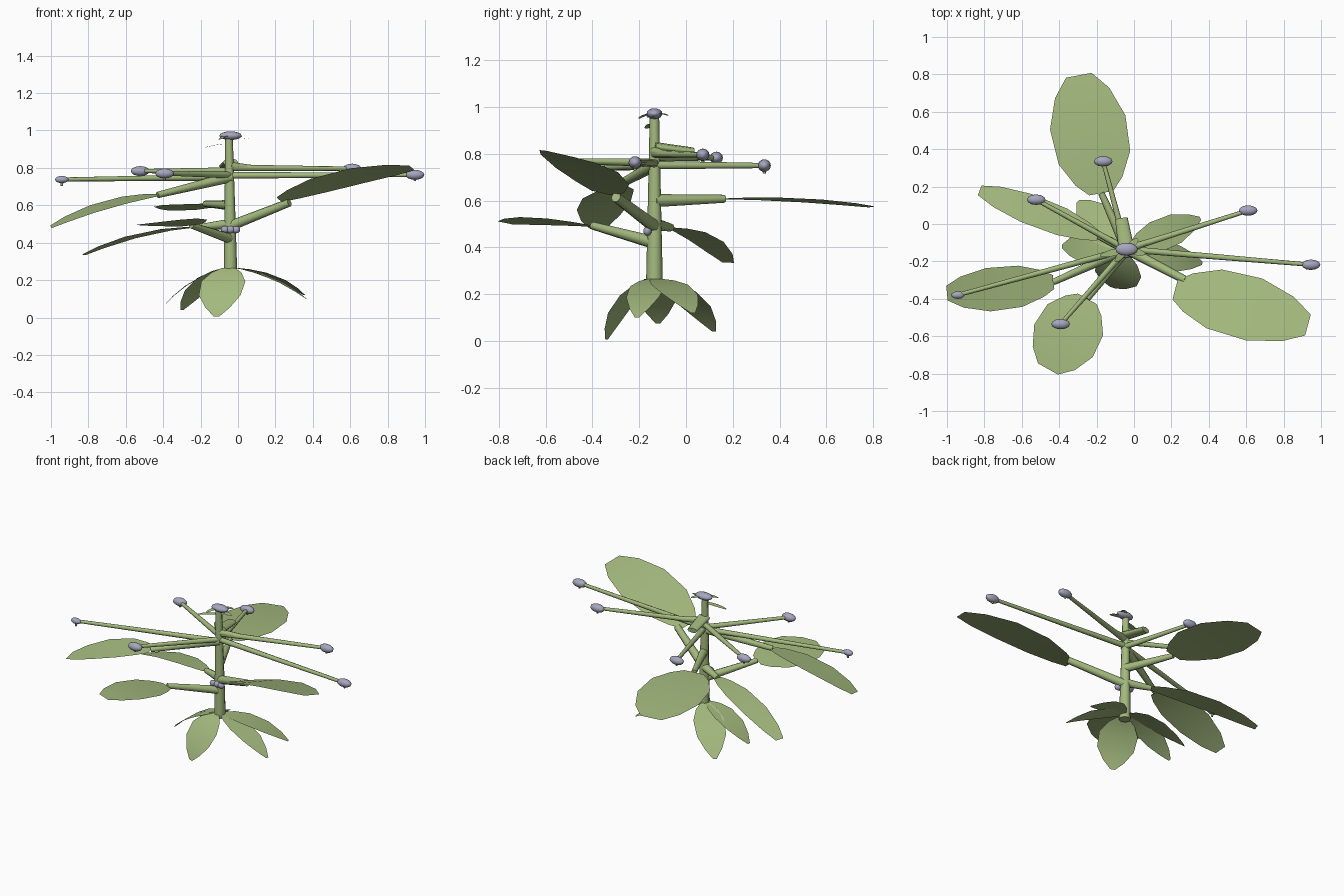
import bpy
from mathutils import Vector

if "Cube" in bpy.data.objects:
    bpy.data.objects.remove(bpy.data.objects["Cube"])


def material(name, color):
    m = bpy.data.materials.new(name)
    m.diffuse_color = (*color, 1)
    m.use_nodes = True
    m.node_tree.nodes["Principled BSDF"].inputs["Base Color"].default_value = m.diffuse_color
    return m


GREEN = material("leaf_green", (0.37, 0.49, 0.21))
LAVENDER = material("grey_lavender", (0.38, 0.38, 0.52))


def finish(obj, name, mat, angle=0.9):
    obj.name = name
    obj.data.materials.append(mat)
    bpy.ops.object.select_all(action='DESELECT')
    obj.select_set(True)
    bpy.context.view_layer.objects.active = obj
    bpy.ops.object.shade_smooth_by_angle(angle=angle)
    return obj


def stalk(name, a, b, r1, r2, flat=1.0):
    """Tapered eight-sided rod from a to b; flat squashes its height."""
    a, b = Vector(a), Vector(b)
    d = b - a
    bpy.ops.mesh.primitive_cone_add(vertices=8, radius1=r1, radius2=r2, depth=d.length,
                                    location=(a + b) / 2,
                                    rotation=d.to_track_quat('Z', 'Y').to_euler())
    obj = bpy.context.object
    obj.scale.y = flat
    return finish(obj, name, GREEN)


def bud(name, loc, size):
    bpy.ops.mesh.primitive_uv_sphere_add(segments=12, ring_count=8, radius=1, location=loc)
    obj = bpy.context.object
    obj.scale = size
    return finish(obj, name, LAVENDER)


# blade half width along its length, as (position, share of full width)
BLADE = [(0, 0.32), (0.1, 0.62), (0.3, 0.95), (0.6, 1.0), (0.85, 0.72), (1, 0.34)]
POINTED = [(0, 0.3), (0.12, 0.68), (0.33, 1.0), (0.62, 0.95), (0.85, 0.55), (1, 0.12)]


def leaf(name, base, tip, half, arch=0.03, roll=0.0, profile=BLADE):
    """Thin arched blade; roll lifts its right edge."""
    base, tip = Vector(base), Vector(tip)
    d = tip - base
    right = Vector((d.y, -d.x, 0)).normalized()
    right = (right + Vector((0, 0, roll))).normalized()
    up = right.cross(d).normalized()
    verts, faces = [], []
    for t, w in profile:
        mid = base + d * t + up * arch * 4 * t * (1 - t)
        for s in (-1, 0, 1):
            verts.append(mid + right * half * w * s)
    for i in range(len(profile) - 1):
        for j in (0, 1):
            k = i * 3 + j
            faces.append((k, k + 1, k + 4, k + 3))
    mesh = bpy.data.meshes.new(name)
    mesh.from_pydata(verts, [], faces)
    obj = bpy.data.objects.new(name, mesh)
    bpy.context.collection.objects.link(obj)
    return finish(obj, name, GREEN)


SX, SY = -0.04, -0.135

# main stem and its top bud
stalk("main_stem", (SX, SY, 0.24), (SX - 0.008, SY, 0.97), 0.036, 0.02)
bud("top_bud", (SX, SY, 0.972), (0.06, 0.034, 0.023))

# large leaves: stem height, blade base, tip, half width, arch, roll
large = [
    ("back", 0.60, (-0.175, 0.165, 0.608), (-0.295, 0.795, 0.573), 0.205, 0.012, 0.03),
    ("right", 0.49, (0.22, -0.35, 0.63), (0.93, -0.54, 0.80), 0.175, 0.03, 0.22),
    ("left", 0.75, (-0.43, -0.31, 0.655), (-1.0, -0.37, 0.485), 0.118, 0.03, 0.17),
    ("back_left", 0.50, (-0.19, -0.065, 0.485), (-0.825, 0.18, 0.335), 0.08, 0.035, -0.05),
    ("front", 0.42, (-0.25, -0.40, 0.493), (-0.46, -0.775, 0.505), 0.18, 0.012, -0.1),
]
for n, z, base, tip, half, arch, roll in large:
    end = (0.275, -0.30, 0.615) if n == "right" else base
    stalk(n + "_petiole", (SX, SY, z), end, 0.028, 0.022 if n == "right" else 0.017)
    leaf(n + "_leaf", base, tip, half, arch, roll)

# drooping leaves around the foot: tip, half width
low = [((-0.115, -0.34, 0.005), 0.125), ((-0.385, -0.12, 0.075), 0.085),
       ((-0.30, 0.12, 0.04), 0.095), ((0.355, 0.03, 0.12), 0.085),
       ((0.365, -0.21, 0.10), 0.075)]
for i, (tip, half) in enumerate(low):
    out = Vector((tip[0] - SX, tip[1] - SY, 0)).normalized() * 0.03
    leaf(f"foot_leaf_{i}", (SX + out.x, SY + out.y, 0.265), tip, half, 0.028,
         profile=POINTED)

# long flower stalks with buds
flowers = [((-0.165, 0.335, 0.75), 0.752), ((-0.523, 0.13, 0.783), 0.785),
           ((0.61, 0.072, 0.796), 0.80), ((0.946, -0.218, 0.763), 0.76),
           ((-0.942, -0.38, 0.738), 0.75), ((-0.392, -0.535, 0.77), 0.762)]
for i, (p, z) in enumerate(flowers):
    stalk(f"flower_stalk_{i}", (SX, SY, z), p, 0.018, 0.011)
    w = 0.036 if i == 4 else 0.05
    bud(f"flower_bud_{i}", p, (w, w * 0.56, w * 0.53))
    stalk(f"bud_tip_{i}", (p[0], p[1], p[2] - 0.02), (p[0], p[1], p[2] - 0.034), 0.008, 0.006)

# short branch stubs
stalk("back_stub", (SX, SY, 0.83), (-0.068, 0.03, 0.81), 0.042, 0.034, 0.5)
stalk("right_stub", (SX, SY, 0.81), (0.08, -0.095, 0.80), 0.022, 0.015)

# small buds clustered on the lower stem
for x in (-0.07, -0.04, -0.01):
    bud("stem_bud", (x, SY - 0.03, 0.47), (0.022, 0.018, 0.02))

# tiny leaves near the top
tiny = [(0.955, (0.06, -0.16, 0.955)), (0.93, (-0.18, -0.17, 0.908)),
        (0.975, (-0.10, -0.20, 0.952)), (0.97, (0.02, -0.08, 0.965))]
for z, tip in tiny:
    leaf("tiny_leaf", (SX, SY, z), tip, 0.018, 0.005)
